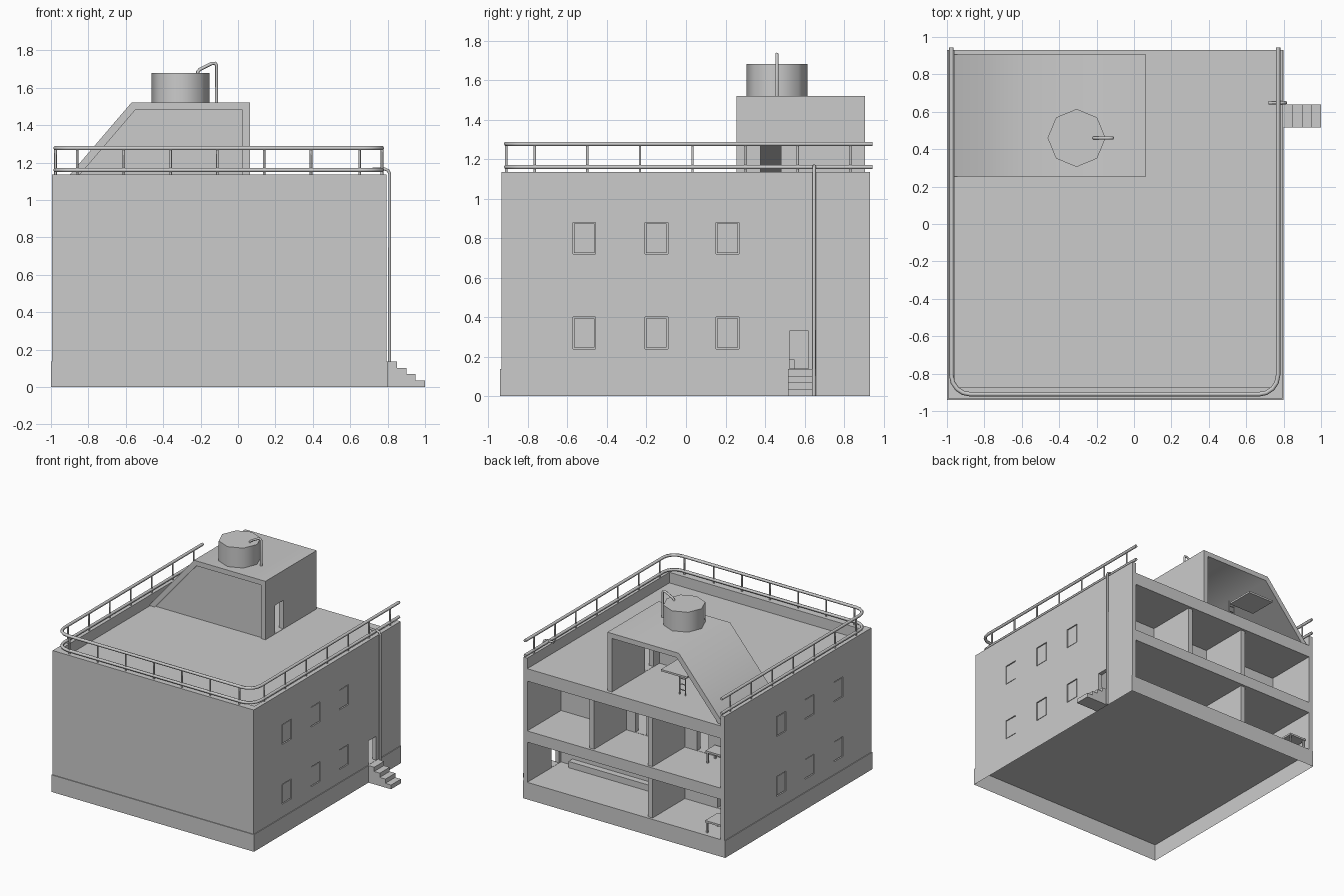
import bpy, bmesh, math

if "Cube" in bpy.data.objects:
    bpy.data.objects.remove(bpy.data.objects["Cube"])


def new_object(name, bm):
    bmesh.ops.recalc_face_normals(bm, faces=bm.faces)
    me = bpy.data.meshes.new(name)
    bm.to_mesh(me)
    bm.free()
    ob = bpy.data.objects.new(name, me)
    bpy.context.collection.objects.link(ob)
    return ob


def box(name, x0, x1, y0, y1, z0, z1):
    bm = bmesh.new()
    bmesh.ops.create_cube(bm, size=1)
    for v in bm.verts:
        v.co = ((x0 + x1) / 2 + v.co.x * (x1 - x0),
                (y0 + y1) / 2 + v.co.y * (y1 - y0),
                (z0 + z1) / 2 + v.co.z * (z1 - z0))
    return new_object(name, bm)


def prism(name, pts, y0, y1):
    """Extrude an x-z profile along y."""
    bm = bmesh.new()
    f = bm.faces.new([bm.verts.new((x, y0, z)) for x, z in pts])
    r = bmesh.ops.extrude_face_region(bm, geom=[f])
    vs = [g for g in r["geom"] if isinstance(g, bmesh.types.BMVert)]
    bmesh.ops.translate(bm, verts=vs, vec=(0, y1 - y0, 0))
    return new_object(name, bm)


def tube(name, pts, r):
    cu = bpy.data.curves.new(name, "CURVE")
    cu.dimensions = "3D"
    cu.bevel_depth = r
    cu.bevel_resolution = 1
    cu.use_fill_caps = True
    sp = cu.splines.new("POLY")
    sp.points.add(len(pts) - 1)
    for p, c in zip(sp.points, pts):
        p.co = (*c, 1)
    ob = bpy.data.objects.new(name, cu)
    bpy.context.collection.objects.link(ob)
    return ob


def cut(ob, *bounds):
    """Subtract a box from an object."""
    c = box("cutter", *bounds)
    c.hide_render = True
    m = ob.modifiers.new("cut", "BOOLEAN")
    m.operation = "DIFFERENCE"
    m.solver = "EXACT"
    m.object = c
    bpy.context.view_layer.objects.active = ob
    bpy.ops.object.modifier_apply(modifier=m.name)
    bpy.data.objects.remove(c)


def smooth(ob, angle):
    bpy.ops.object.select_all(action="DESELECT")
    ob.select_set(True)
    bpy.context.view_layer.objects.active = ob
    bpy.ops.object.shade_smooth_by_angle(angle=math.radians(angle))


XL, XR, YF, YB = -1.0, 0.8, -0.94, 0.93
BASE, TOP, ROOF, T = 0.137, 1.135, 1.05, 0.04
IN = 0.006  # walls stand slightly inside the plinth

# Hollow plinth, open underneath
base = box("plinth", XL, XR, YF, YB, 0, BASE)
bm = bmesh.new()
bm.from_mesh(base.data)
bmesh.ops.delete(bm, geom=[f for f in bm.faces if f.normal.z < -0.5], context="FACES")
bm.to_mesh(base.data)
bm.free()

# Outer walls; the back is an open cutaway
wl, wr = XL + IN, XR - IN
box("front_wall", wl, wr, YF + IN, YF + 0.065, BASE, TOP)
left = box("left_wall", wl, XL + T, YF + 0.065, YB, BASE, TOP)
right = box("right_wall", XR - T, wr, YF + 0.065, YB, BASE, TOP)
cut(right, 0.7, 0.9, 0.525, 0.62, BASE + 0.002, 0.33)

# Shallow windows with panes, same on both sides
for y in (-0.515, -0.15, 0.21):
    for z in (0.32, 0.80):
        for wall, face, s in ((left, wl, 1), (right, wr, -1)):
            a = sorted((face - s * 0.05, face + s * 0.012))
            cut(wall, *a, y - 0.058, y + 0.058, z - 0.08, z + 0.08)
            a = sorted((face + s * 0.003, face + s * 0.014))
            box("window_pane", *a, y - 0.052, y + 0.052, z - 0.074, z + 0.074)

# Slabs and inner walls
xi0, xi1, yi = XL + T, XR - T, YF + 0.065
box("middle_floor", xi0, xi1, yi, YB, 0.46, 0.55)
box("roof_slab", xi0, xi1, yi, YB, 0.95, ROOF)
for z0, z1, doors, parts in ((BASE, 0.46, (-0.22, -0.68), (-0.32,)),
                             (0.55, 0.95, (0.05, -0.5), (0.20, -0.32))):
    spine = box("inner_wall", xi0, xi1, 0.46, 0.50, z0, z1)
    for x in doors:
        cut(spine, x - 0.05, x + 0.05, 0.4, 0.6, z0 + 0.002, z0 + 0.21)
    for x in parts:
        box("partition", x - 0.02, x + 0.02, 0.50, YB - 0.02, z0, z1)


def table(name, x0, x1, y0, y1, z, h):
    box(name + "_top", x0, x1, y0, y1, z + h - 0.015, z + h)
    for x in (x0 + 0.012, x1 - 0.012):
        for y in (y0 + 0.012, y1 - 0.012):
            box(name + "_leg", x - 0.006, x + 0.006, y - 0.006, y + 0.006, z, z + h - 0.015)


# Furnishing
box("bench", -0.28, 0.66, 0.50, 0.55, BASE, BASE + 0.05)
table("lower_table", -0.95, -0.80, 0.74, 0.90, BASE, 0.10)
table("upper_table", -0.90, -0.62, 0.52, 0.64, 0.55, 0.10)

# Stairwell on the roof: shell, recessed front panel, doorway
x0, x1, zt = -0.972, 0.065, 1.52
outer = [(x0, ROOF), (-0.57, zt), (x1, zt), (x1, ROOF)]
inner = [(x1 - T, ROOF), (x1 - T, zt - T), (-0.55, zt - T), (x0 + 0.053, ROOF)]
shell = prism("stairwell_shell", outer + inner, 0.255, 0.905)
cut(shell, 0.0, 0.1, 0.376, 0.482, ROOF + 0.002, 1.28)
smooth(shell, 55)
prism("stairwell_front", inner, 0.27, 0.30)

# Loft platform with its ladder
box("loft_platform", -0.63, -0.40, 0.66, 0.89, 1.325, 1.34)
for x in (-0.45, -0.40):
    tube("ladder_side", [(x, 0.65, ROOF), (x, 0.65, 1.36)], 0.005)
for i in range(6):
    z = ROOF + 0.04 + i * 0.045
    tube("ladder_rung", [(-0.45, 0.65, z), (-0.40, 0.65, z)], 0.004)

# Octagonal water tank and feed pipe
bm = bmesh.new()
bmesh.ops.create_cone(bm, cap_ends=True, segments=8, radius1=0.155, radius2=0.155, depth=0.16)
tank = new_object("water_tank", bm)
tank.location = (-0.307, 0.46, 1.60)
smooth(tank, 50)
tube("tank_pipe", [(-0.215, 0.46, 1.65), (-0.215, 0.46, 1.685), (-0.205, 0.46, 1.697),
                   (-0.14, 0.46, 1.73), (-0.122, 0.46, 1.731), (-0.115, 0.46, 1.72),
                   (-0.115, 0.46, zt)], 0.009)

# U-shaped railing with rounded front corners
rl, rr, rf, rad = -0.976, 0.77, -0.91, 0.10


def rail_path(z):
    pts = [(rl, 0.945, z)]
    for cx, a0 in ((rl + rad, 180), (rr - rad, 270)):
        for i in range(5):
            a = math.radians(a0 + i * 22.5)
            pts.append((cx + rad * math.cos(a), rf + rad + rad * math.sin(a), z))
    return pts + [(rr, 0.945, z)]


for z in (1.16, 1.277):
    tube("rail", rail_path(z), 0.012)
spots = [(x, rf) for x in (-0.86, -0.61, -0.36, -0.11, 0.14, 0.39, 0.65)]
spots += [(x, -0.765 + 0.266 * i) for i in range(7) for x in (rl, rr)]
for x, y in spots:
    tube("rail_post", [(x, y, TOP - 0.01), (x, y, 1.275)], 0.007)

# Downpipe over the right parapet
tube("downpipe", [(0.72, 0.648, 1.165), (0.785, 0.648, 1.165), (0.803, 0.648, 1.158),
                  (0.811, 0.648, 1.14), (0.811, 0.648, 0)], 0.009)

# Entrance steps
prof = [(XR, 0), (1.0, 0)]
for i in range(4):
    z = BASE / 4 * (i + 1)
    prof += [(1.0 - 0.05 * i, z), (1.0 - 0.05 * (i + 1), z)]
prism("entrance_steps", prof[:-1] + [(XR, BASE)], 0.515, 0.64)
